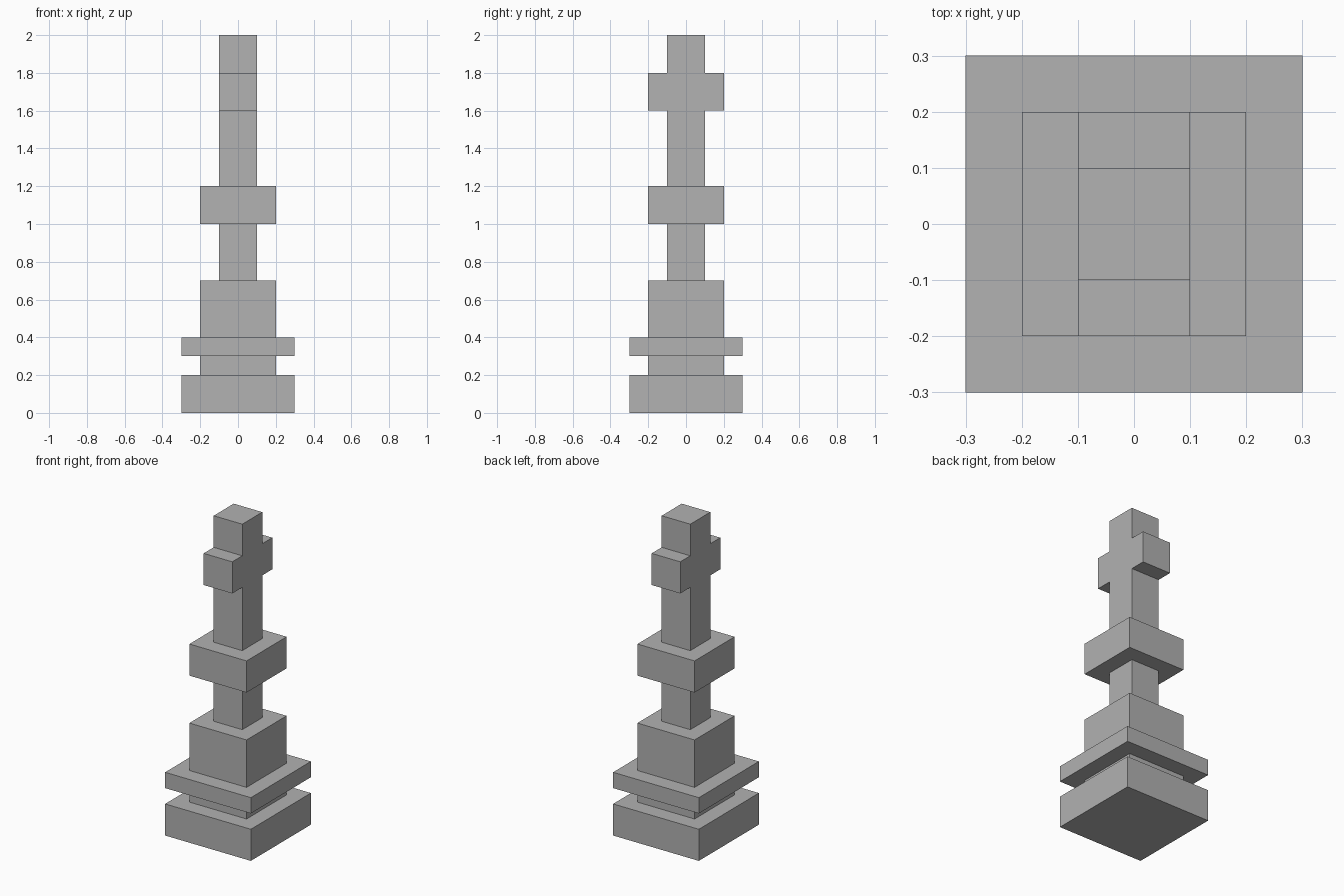
import bpy
import bmesh

cube = bpy.data.objects.get("Cube")
if cube:
    bpy.data.objects.remove(cube, do_unlink=True)

# Single stone grey for the whole piece
GREY = (0.445, 0.445, 0.445, 1.0)
grey = bpy.data.materials.new("stone_grey")
grey.use_nodes = True
grey.diffuse_color = GREY
grey.node_tree.nodes["Principled BSDF"].inputs["Base Color"].default_value = GREY


def extrude_profile(name, points, direction):
    """Extrude a closed planar outline along a direction into a solid."""
    bm = bmesh.new()
    face = bm.faces.new([bm.verts.new(p) for p in points])
    result = bmesh.ops.extrude_face_region(bm, geom=[face], use_keep_orig=True)
    moved = [g for g in result["geom"] if isinstance(g, bmesh.types.BMVert)]
    bmesh.ops.translate(bm, verts=moved, vec=direction)
    bmesh.ops.recalc_face_normals(bm, faces=bm.faces)
    mesh = bpy.data.meshes.new(name)
    bm.to_mesh(mesh)
    bm.free()
    mesh.materials.append(grey)
    obj = bpy.data.objects.new(name, mesh)
    bpy.context.collection.objects.link(obj)
    return obj


# Square tiers, bottom to top: name, half width, bottom, top
tiers = [
    ("base", 0.3, 0.0, 0.2),
    ("base_neck", 0.2, 0.2, 0.3),
    ("base_ledge", 0.3, 0.3, 0.4),
    ("pedestal", 0.2, 0.4, 0.7),
    ("stem", 0.1, 0.7, 1.0),
    ("collar", 0.2, 1.0, 1.2),
]
for name, h, bottom, top in tiers:
    square = [(-h, -h, bottom), (h, -h, bottom), (h, h, bottom), (-h, h, bottom)]
    extrude_profile(name, square, (0, 0, top - bottom))

# Cross on top, its arms reaching forward and back
half_outline = [(0.1, 1.2), (0.1, 1.6), (0.2, 1.6), (0.2, 1.8), (0.1, 1.8), (0.1, 2.0)]
outline = half_outline + [(-y, z) for y, z in reversed(half_outline)]
extrude_profile("cross", [(-0.1, y, z) for y, z in outline], (0.2, 0, 0))
